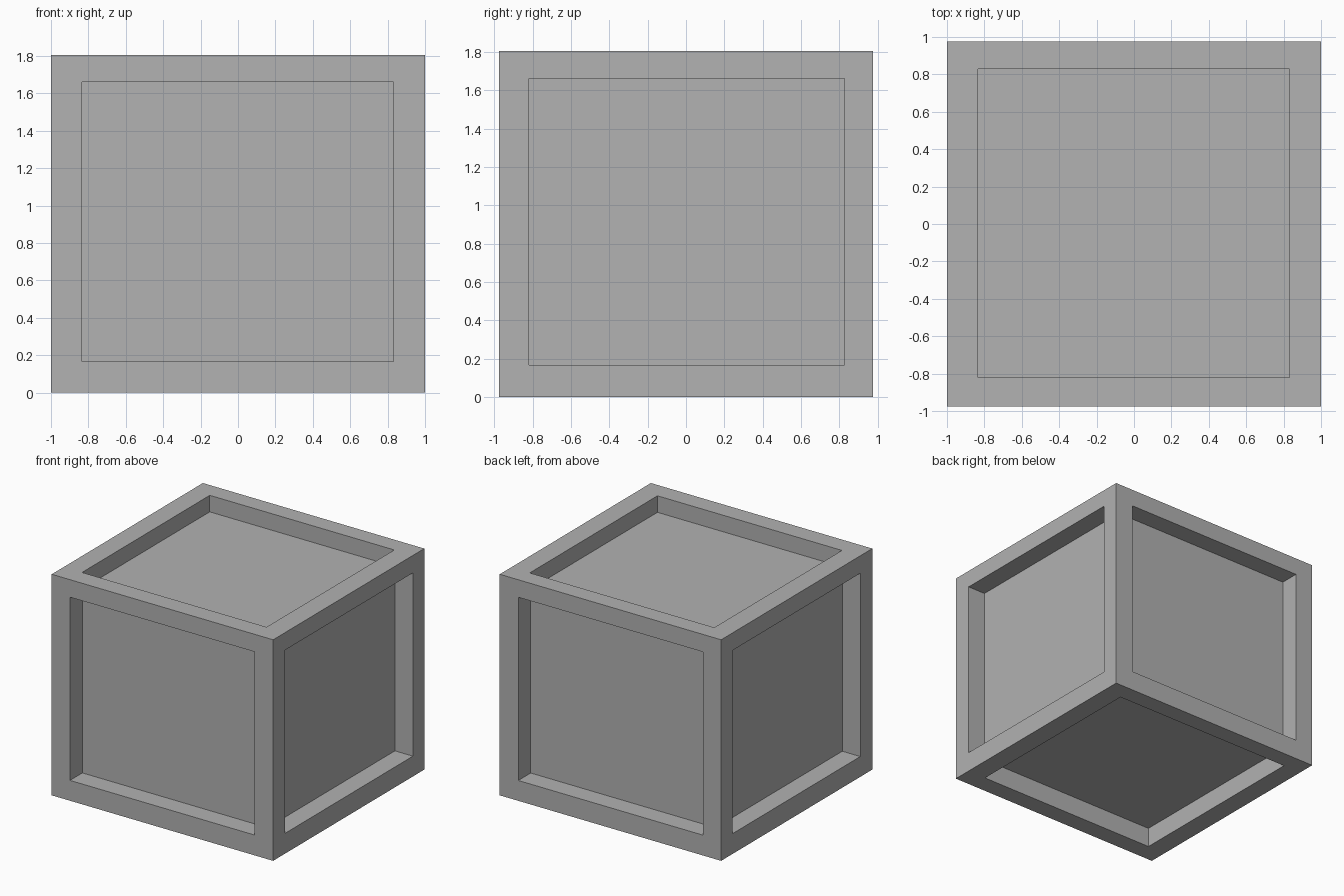
import bpy
import bmesh
from mathutils import Vector

default = bpy.data.objects.get("Cube")
if default:
    bpy.data.objects.remove(default, do_unlink=True)

# Outer block, openings in its sides, and depth of the recessed panels
OUTER = (Vector((-1, -0.975, 0)), Vector((1, 0.975, 1.805)))
OPENING = (Vector((-0.835, -0.82, 0.166)), Vector((0.832, 0.828, 1.662)))
PANEL = (Vector((-0.838, -0.815, 0.163)), Vector((0.838, 0.815, 1.67)))


def make_material(name, color):
    mat = bpy.data.materials.new(name)
    mat.use_nodes = True
    mat.diffuse_color = color
    mat.node_tree.nodes["Principled BSDF"].inputs["Base Color"].default_value = color
    return mat


def snap(face, bounds, axes):
    """Move a face's corners onto a box's bounds along the given axes."""
    center = (OUTER[0] + OUTER[1]) / 2
    for v in face.verts:
        for a in axes:
            v.co[a] = bounds[v.co[a] > center[a]][a]


bm = bmesh.new()
bmesh.ops.create_cube(bm, size=2)
for v in bm.verts:
    v.co = [OUTER[v.co[a] > 0][a] for a in range(3)]
bm.normal_update()

# Frame rim, recess walls and panel on each of the six sides
for face in list(bm.faces):
    normal = face.normal.copy()
    axis = max(range(3), key=lambda a: abs(normal[a]))
    bmesh.ops.inset_individual(bm, faces=[face], thickness=0.16)
    snap(face, OPENING, [a for a in range(3) if a != axis])
    bmesh.ops.inset_individual(bm, faces=[face], thickness=0, depth=-0.1)
    snap(face, OPENING, [a for a in range(3) if a != axis])
    snap(face, PANEL, [axis])

bmesh.ops.recalc_face_normals(bm, faces=bm.faces)
mesh = bpy.data.meshes.new("crate")
bm.to_mesh(mesh)
bm.free()
mesh.materials.append(make_material("light_grey", (0.445, 0.445, 0.445, 1)))
crate = bpy.data.objects.new("crate", mesh)
bpy.context.collection.objects.link(crate)
